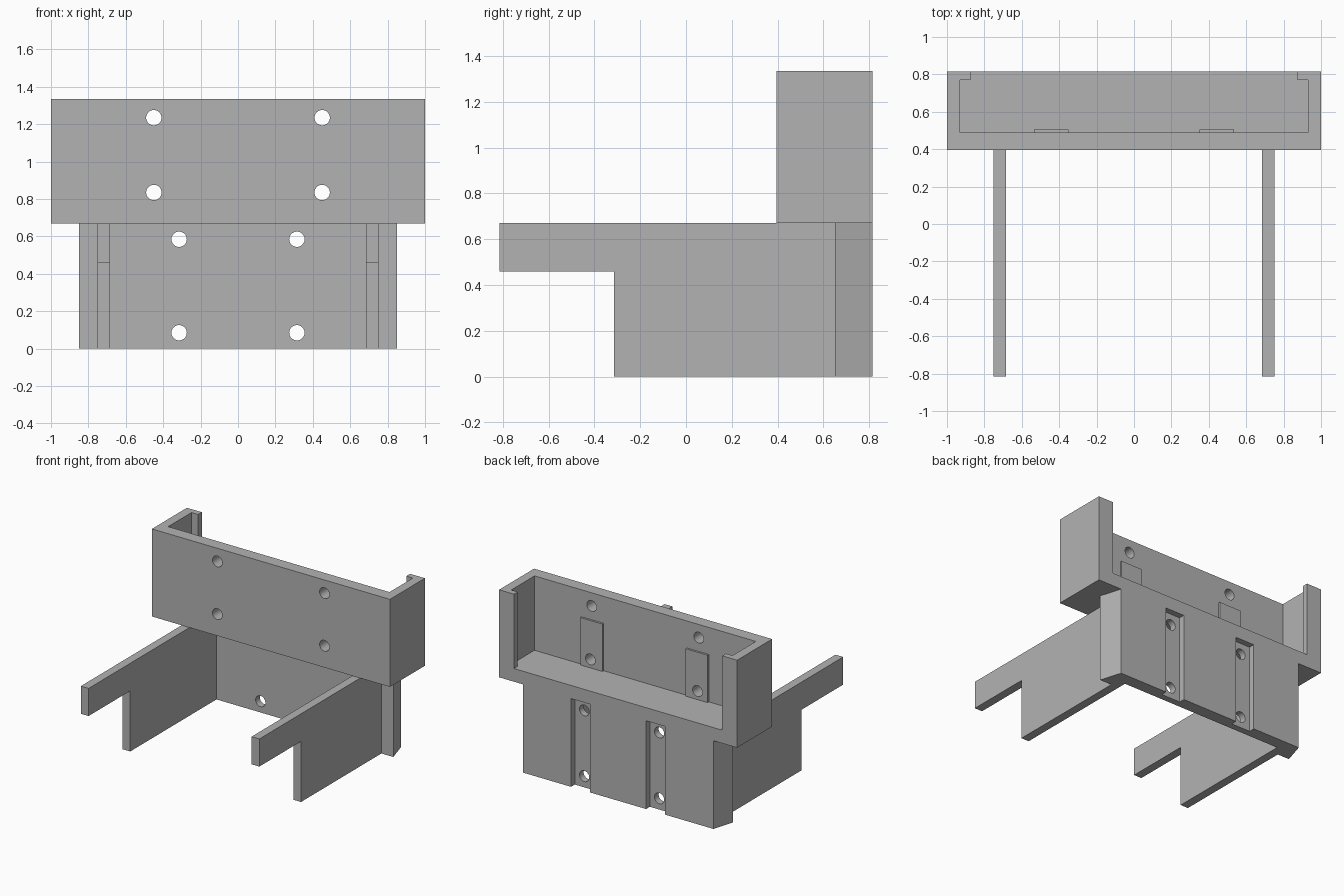
import bpy
import bmesh
from mathutils import Vector

cube = bpy.data.objects.get("Cube")
if cube:
    bpy.data.objects.remove(cube, do_unlink=True)

grey = bpy.data.materials.new("plain grey")
grey.use_nodes = True
colour = (0.45, 0.45, 0.45, 1)
grey.diffuse_color = colour
grey.node_tree.nodes["Principled BSDF"].inputs["Base Color"].default_value = colour


def prism(name, points, direction):
    """Extrude a closed outline of 3D points along a direction."""
    bm = bmesh.new()
    face = bm.faces.new([bm.verts.new(p) for p in points])
    result = bmesh.ops.extrude_face_region(bm, geom=[face], use_keep_orig=True)
    moved = [v for v in result["geom"] if isinstance(v, bmesh.types.BMVert)]
    bmesh.ops.translate(bm, verts=moved, vec=Vector(direction))
    bmesh.ops.recalc_face_normals(bm, faces=bm.faces)
    mesh = bpy.data.meshes.new(name)
    bm.to_mesh(mesh)
    bm.free()
    mesh.materials.append(grey)
    obj = bpy.data.objects.new(name, mesh)
    bpy.context.collection.objects.link(obj)
    return obj


def plan(name, half, z0, z1):
    """Upright prism from half a plan outline, mirrored across x."""
    outline = half + [(-x, y) for x, y in reversed(half)]
    return prism(name, [(x, y, z0) for x, y in outline], (0, 0, z1 - z0))


def combine(target, other, operation):
    """Apply a boolean and remove the helper."""
    other.hide_render = True
    mod = target.modifiers.new("join", "BOOLEAN")
    mod.operation = operation
    mod.solver = "EXACT"
    mod.object = other
    bpy.context.view_layer.objects.active = target
    bpy.ops.object.modifier_apply(modifier=mod.name)
    bpy.data.objects.remove(other, do_unlink=True)


FRONT, INNER, BACK = 0.395, 0.49, 0.815
DECK, FLOOR, TOP = 0.67, 0.77, 1.335

# Tray floor, with the open-backed wall and its returned lips above
bracket = plan("bracket", [(1, FRONT), (1, BACK)], DECK, FLOOR)
tray_wall = plan("tray_wall", [(1, FRONT), (1, BACK), (0.875, BACK),
                               (0.875, 0.77), (0.93, 0.77), (0.93, INNER)], FLOOR, TOP)
# The outline runs front, side, lip, then back along the inside
combine(bracket, tray_wall, "UNION")

# Mounting wall with tapered ends and two rear grooves
mounting_wall = plan("mounting_wall", [
    (0.685, 0.72), (0.685, 0.65), (0.85, 0.65), (0.8, BACK),
    (0.395, BACK), (0.395, 0.77), (0.235, 0.77), (0.235, BACK)], 0, DECK)
combine(bracket, mounting_wall, "UNION")

# Stepped side arms and raised pads inside the tray
arm_side = [(0.65, 0), (-0.315, 0), (-0.315, 0.46),
            (-0.815, 0.46), (-0.815, DECK), (0.65, DECK)]
for side in (-1, 1):
    arm = prism("side_arm", [(side * 0.685, y, z) for y, z in arm_side],
                (side * 0.065, 0, 0))
    combine(bracket, arm, "UNION")
    pad = prism("pad", [(side * x, INNER, z) for x, z in
                        ((0.35, FLOOR), (0.535, FLOOR), (0.535, 1.13), (0.35, 1.13))],
                (0, 0.015, 0))
    combine(bracket, pad, "UNION")

# Screw holes through the tray front and the mounting wall
for x, z, y in ((0.45, 1.235, 0.45), (0.45, 0.835, 0.45),
                (0.315, 0.585, 0.75), (0.315, 0.085, 0.75)):
    for side in (-1, 1):
        bpy.ops.mesh.primitive_cylinder_add(
            vertices=40, radius=0.041, depth=0.24,
            location=(side * x, y, z), rotation=(1.5708, 0, 0))
        hole = bpy.context.object
        hole.name = "hole_cutter"
        hole.data.materials.append(grey)
        combine(bracket, hole, "DIFFERENCE")

# Clean flat faces and smooth hole walls
bpy.ops.object.select_all(action="DESELECT")
bracket.select_set(True)
bpy.context.view_layer.objects.active = bracket
bm = bmesh.new()
bm.from_mesh(bracket.data)
bmesh.ops.remove_doubles(bm, verts=bm.verts, dist=0.0002)
bmesh.ops.dissolve_limit(bm, angle_limit=0.01, verts=bm.verts, edges=bm.edges)
bm.to_mesh(bracket.data)
bm.free()
bpy.ops.object.shade_smooth_by_angle()
